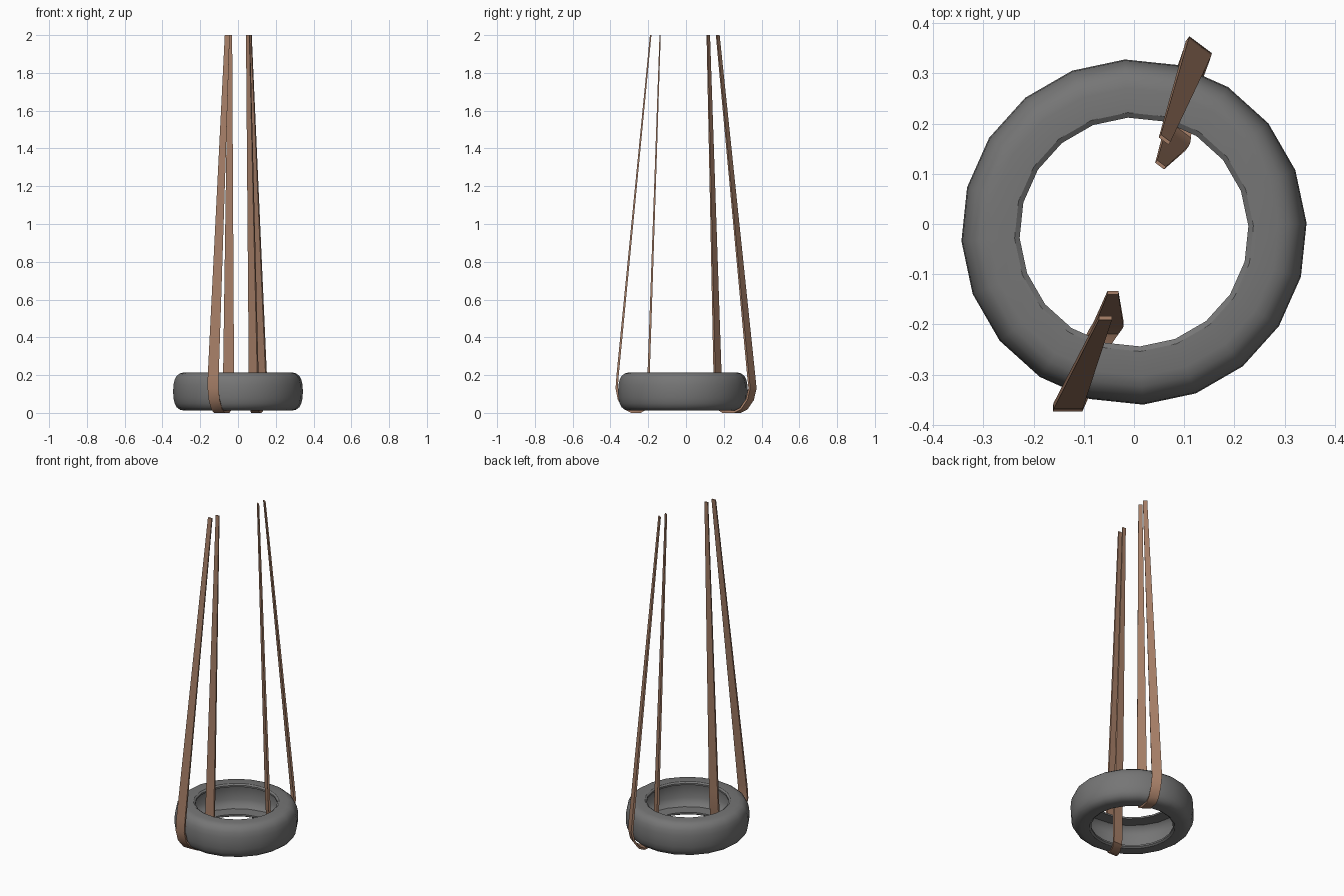
import bpy, bmesh, math
from mathutils import Vector

if "Cube" in bpy.data.objects:
    bpy.data.objects.remove(bpy.data.objects["Cube"])


def material(name, rgb):
    m = bpy.data.materials.new(name)
    m.diffuse_color = (*rgb, 1)
    m.use_nodes = True
    m.node_tree.nodes["Principled BSDF"].inputs["Base Color"].default_value = m.diffuse_color
    return m


RUBBER = material("grey rubber", (0.18, 0.18, 0.18))
STRAP = material("brown strap", (0.38, 0.21, 0.135))


def finish(bm, name, mat, angle):
    bmesh.ops.recalc_face_normals(bm, faces=bm.faces[:])
    me = bpy.data.meshes.new(name)
    bm.to_mesh(me)
    bm.free()
    me.materials.append(mat)
    ob = bpy.data.objects.new(name, me)
    bpy.context.collection.objects.link(ob)
    bpy.ops.object.select_all(action='DESELECT')
    ob.select_set(True)
    bpy.context.view_layer.objects.active = ob
    bpy.ops.object.shade_smooth_by_angle(angle=math.radians(angle))
    return ob


def bridge(bm, rings, closed):
    n = len(rings[0])
    for i in range(len(rings) if closed else len(rings) - 1):
        a, b = rings[i], rings[(i + 1) % len(rings)]
        for j in range(n):
            k = (j + 1) % n
            bm.faces.new((a[j], a[k], b[k], b[j]))


# Tyre: hollow shell, the upper half profile (radius, height above middle) is mirrored
MID, SIDES = 0.113, 20
outer = [(0.228, 0.094), (0.238, 0.101), (0.287, 0.101), (0.308, 0.096), (0.325, 0.083),
         (0.336, 0.063), (0.342, 0.035), (0.344, 0)]
inner = [(0.330, 0), (0.328, 0.04), (0.318, 0.068), (0.300, 0.083), (0.228, 0.084)]
half = outer + [(r, -h) for r, h in reversed(outer[:-1])]
lining = [(r, -h) for r, h in reversed(inner)] + inner[1:]
profile = half + lining

bm = bmesh.new()
rings = []
for s in range(SIDES):
    a = math.radians(3) + math.tau * s / SIDES
    rings.append([bm.verts.new((r * math.cos(a), -0.016 + r * math.sin(a), MID + h))
                  for r, h in profile])
bridge(bm, rings, True)
finish(bm, "tyre", RUBBER, 35)


# Straps: flat tapered bands looping under the tyre
def strap(name, path, across, thick=0.012):
    w = Vector(across).normalized()
    pts = [Vector(p[:3]) for p in path]
    bm = bmesh.new()
    rings = []
    for i, p in enumerate(pts):
        t = (pts[min(i + 1, len(pts) - 1)] - pts[max(i - 1, 0)]).normalized()
        n = t.cross(w).normalized() * thick / 2 * min(1, path[i][3] / 0.02)
        d = w * path[i][3]
        rings.append([bm.verts.new(q) for q in (p - d - n, p + d - n, p + d + n, p - d + n)])
    bridge(bm, rings, False)
    bm.faces.new(rings[0])
    bm.faces.new(rings[-1])
    finish(bm, name, STRAP, 35)


strap("front_strap", [
    (-0.057, -0.187, 2.0, 0.013), (-0.131, -0.362, 0.2, 0.029), (-0.132, -0.367, 0.13, 0.029),
    (-0.126, -0.355, 0.07, 0.029), (-0.112, -0.322, 0.022, 0.029), (-0.098, -0.29, 0.006, 0.029),
    (-0.075, -0.24, 0.006, 0.029), (-0.06, -0.214, 0.022, 0.029), (-0.053, -0.204, 0.06, 0.029),
    (-0.050, -0.198, 0.2, 0.029), (-0.042, -0.137, 2.0, 0.011)], (1, 0, 0))
strap("back_strap", [
    (0.061, 0.168, 2.0, 0.012), (0.127, 0.345, 0.2, 0.028), (0.129, 0.352, 0.13, 0.028),
    (0.125, 0.338, 0.07, 0.028), (0.113, 0.305, 0.022, 0.028), (0.102, 0.272, 0.006, 0.028),
    (0.092, 0.21, 0.006, 0.028), (0.088, 0.184, 0.022, 0.028), (0.086, 0.174, 0.06, 0.028),
    (0.083, 0.167, 0.2, 0.028), (0.053, 0.118, 2.0, 0.011)], (0.8, -0.6, 0))
